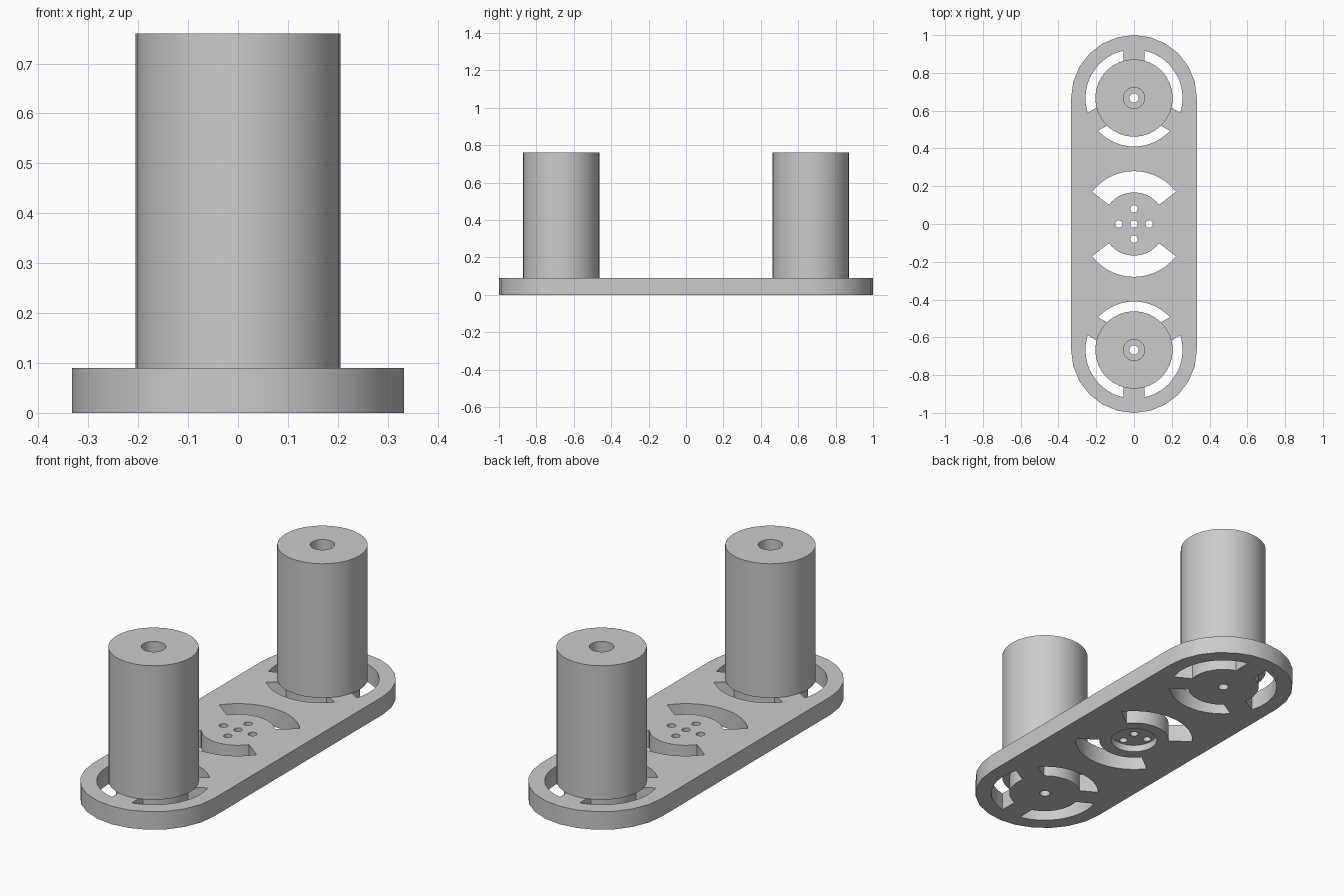
import bpy, bmesh
from math import pi, sin, cos, asin, radians

if "Cube" in bpy.data.objects:
    bpy.data.objects.remove(bpy.data.objects["Cube"])

END_Y, PLATE_R, PLATE_H = 0.667, 0.333, 0.09
POST_R, POST_TOP, BORE_R = 0.205, 0.76, 0.056

grey = bpy.data.materials.new("grey plastic")
grey.use_nodes = True
colour = (0.6, 0.6, 0.6, 1)
grey.diffuse_color = colour
grey.node_tree.nodes["Principled BSDF"].inputs["Base Color"].default_value = colour


def arc(r, a0, a1, steps, cy=0, cx=0):
    """Points along an arc, ends included."""
    angles = [a0 + (a1 - a0) * i / steps for i in range(steps + 1)]
    return [(cx + r * cos(a), cy + r * sin(a)) for a in angles]


def circle(r, cx, cy, steps=24):
    return arc(r, 0, 2 * pi, steps, cy, cx)[:-1]


def ring_slot(cy, r_in, r_out, a0, a1, spoke=0):
    """Curved slot whose ends run parallel to spokes of the given half width."""
    def edge(r, first, last, steps=14):
        inset = asin(spoke / r)
        return arc(r, first + inset, last - inset, steps, cy)
    return edge(r_out, a0, a1) + edge(r_in, a0, a1)[::-1]


def prism(name, outlines, z0, z1):
    """Extrude closed outlines from z0 to z1 into one object."""
    bm = bmesh.new()
    for points in outlines:
        face = bm.faces.new([bm.verts.new((x, y, z0)) for x, y in points])
        grown = bmesh.ops.extrude_face_region(bm, geom=[face], use_keep_orig=True)
        top = [v for v in grown["geom"] if isinstance(v, bmesh.types.BMVert)]
        bmesh.ops.translate(bm, verts=top, vec=(0, 0, z1 - z0))
    bmesh.ops.recalc_face_normals(bm, faces=bm.faces)
    mesh = bpy.data.meshes.new(name)
    bm.to_mesh(mesh)
    bm.free()
    mesh.materials.append(grey)
    obj = bpy.data.objects.new(name, mesh)
    bpy.context.collection.objects.link(obj)
    return obj


def cut(target, cutter):
    mod = target.modifiers.new(cutter.name, "BOOLEAN")
    mod.operation = "DIFFERENCE"
    mod.solver = "EXACT"
    mod.object = cutter
    bpy.context.view_layer.objects.active = target
    bpy.ops.object.modifier_apply(modifier=mod.name)
    bpy.data.objects.remove(cutter)


# Base plate with rounded ends
base_plate = prism("base_plate", [arc(PLATE_R, 0, pi, 12, END_Y)
                                  + arc(PLATE_R, pi, 2 * pi, 12, -END_Y)], 0, PLATE_H)

# Slots and screw holes through the plate
openings = [circle(0.02, x, y, 16) for x, y in
            ((0, 0), (0.08, 0), (-0.08, 0), (0, 0.08), (0, -0.08))]
for side in (1, -1):
    openings.append(circle(0.025, 0, side * END_Y, 16))
    mid = side * pi / 2
    openings.append(ring_slot(0, 0.167, 0.28, mid - radians(52.5), mid + radians(52.5)))
    for k in range(3):
        start = mid + k * 2 * pi / 3
        openings.append(ring_slot(side * END_Y, 0.17, 0.257, start, start + 2 * pi / 3, 0.055))
cut(base_plate, prism("plate_openings", openings, -0.1, 0.2))

# Round recess under the centre
cut(base_plate, prism("centre_recess", [circle(0.11, 0, 0, 32)], -0.1, 0.035))

# Bored posts
parts = [base_plate]
for side, label in ((-1, "front_post"), (1, "back_post")):
    post = prism(label, [circle(POST_R, 0, side * END_Y, 32)], PLATE_H, POST_TOP)
    cut(post, prism("post_bore", [circle(BORE_R, 0, side * END_Y)], 0, 1))
    parts.append(post)

# Smooth the round walls, keep the rims sharp
bpy.ops.object.select_all(action="DESELECT")
for part in parts:
    part.select_set(True)
bpy.context.view_layer.objects.active = base_plate
bpy.ops.object.shade_smooth_by_angle(angle=radians(30))
